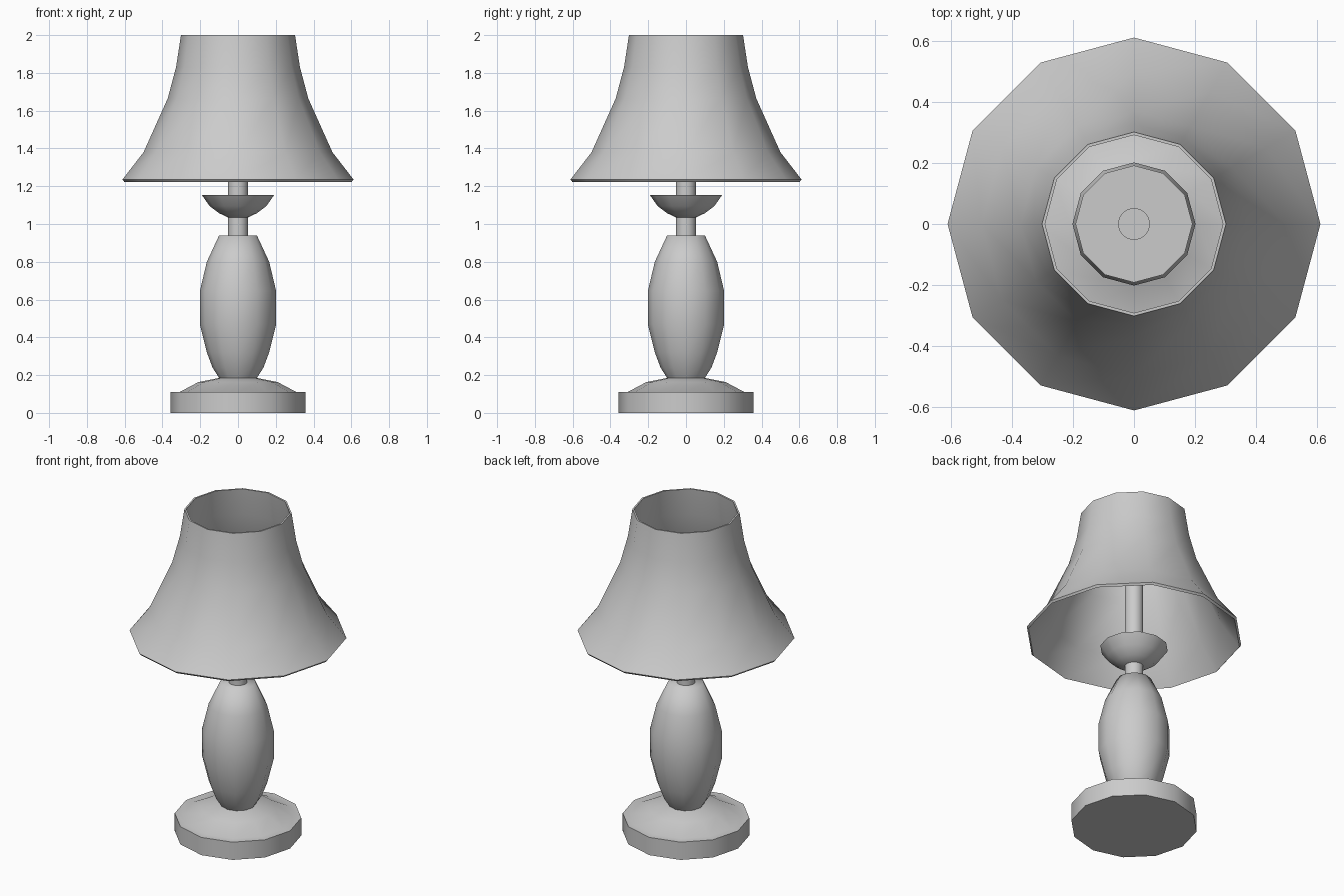
import bpy, bmesh, math

if "Cube" in bpy.data.objects:
    bpy.data.objects.remove(bpy.data.objects["Cube"])

def lathe(name, profile, sides=12, closed=False, angle=35):
    """Spin (radius, z) points around z; open profiles get capped ends."""
    bm = bmesh.new()
    rings = []
    for r, z in profile:
        rings.append([bm.verts.new((r * math.cos(2 * math.pi * i / sides),
                                    r * math.sin(2 * math.pi * i / sides), z))
                      for i in range(sides)])
    pairs = list(zip(rings, rings[1:]))
    if closed:
        pairs.append((rings[-1], rings[0]))
    for a, b in pairs:
        for i in range(sides):
            j = (i + 1) % sides
            bm.faces.new((a[i], a[j], b[j], b[i]))
    if not closed:
        bm.faces.new(rings[0][::-1])
        bm.faces.new(rings[-1])
    bmesh.ops.recalc_face_normals(bm, faces=bm.faces)
    mesh = bpy.data.meshes.new(name)
    bm.to_mesh(mesh)
    bm.free()
    obj = bpy.data.objects.new(name, mesh)
    bpy.context.collection.objects.link(obj)
    bpy.ops.object.select_all(action='DESELECT')
    obj.select_set(True)
    bpy.context.view_layer.objects.active = obj
    bpy.ops.object.shade_smooth_by_angle(angle=math.radians(angle))
    return obj

# Foot disc, dome and vase-shaped body in one turned piece
lathe("base_and_body", [(0.357, 0), (0.357, 0.11), (0.31, 0.11), (0.21, 0.163),
                        (0.10, 0.185), (0.135, 0.24), (0.165, 0.32), (0.202, 0.47),
                        (0.202, 0.645), (0.165, 0.80), (0.10, 0.94)], angle=80)

# Stem running up into the shade
lathe("stem", [(0.052, 0.93), (0.052, 1.6)], sides=32)

# Cup below the shade
lathe("cup", [(0.053, 1.035), (0.10, 1.057), (0.15, 1.095), (0.192, 1.154)], angle=50)

# Flared lampshade, a thin shell open at both ends
outer = [(0.612, 1.235), (0.50, 1.38), (0.372, 1.665), (0.328, 1.83), (0.302, 2.0)]
inner = [(0.292, 2.0), (0.317, 1.83), (0.361, 1.66), (0.49, 1.373), (0.602, 1.223)]
lathe("lampshade", outer + inner, closed=True, angle=50)
